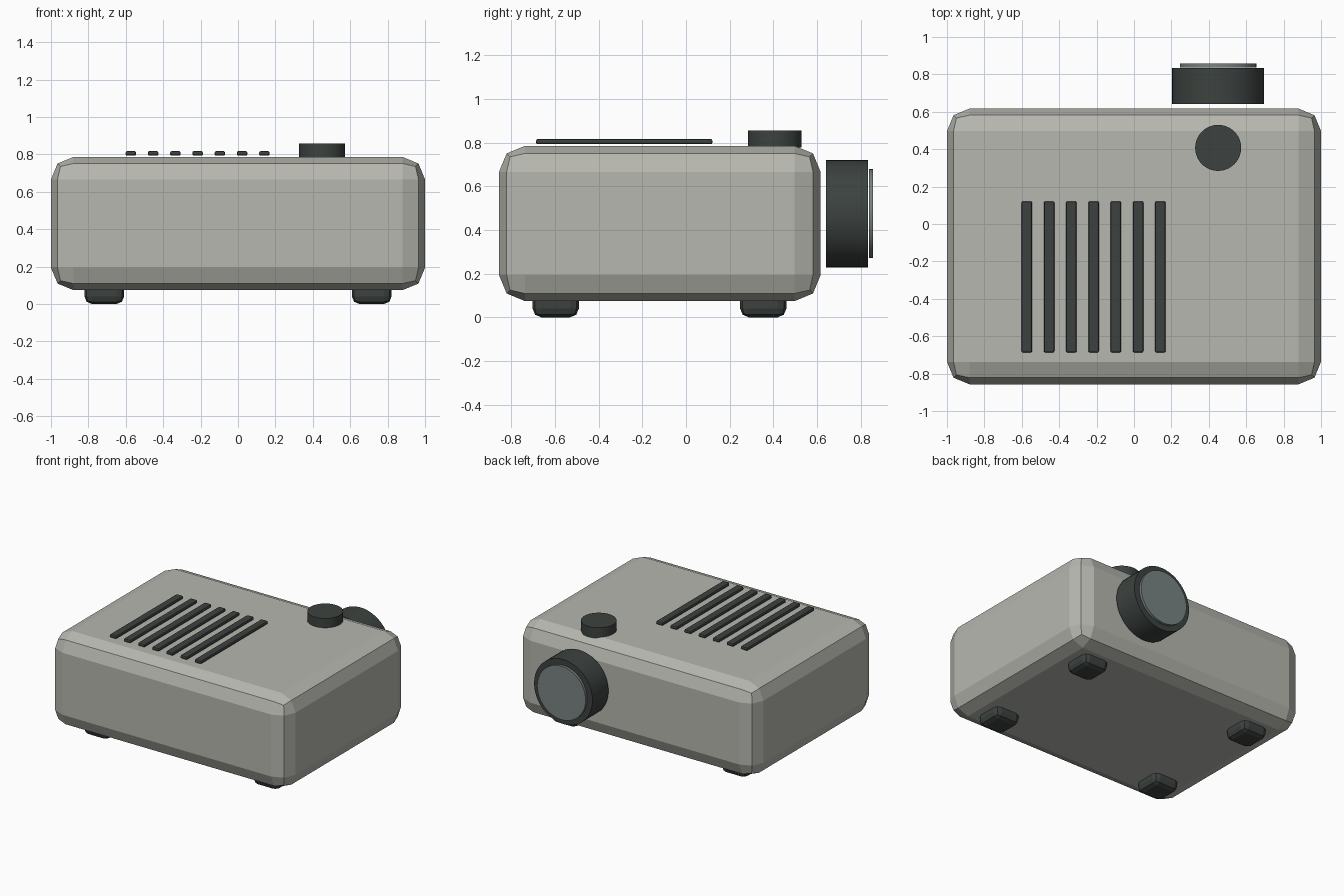
import bpy
import math

if "Cube" in bpy.data.objects:
    bpy.data.objects.remove(bpy.data.objects["Cube"])


def material(name, rgb):
    m = bpy.data.materials.new(name)
    m.diffuse_color = (*rgb, 1)
    m.use_nodes = True
    m.node_tree.nodes["Principled BSDF"].inputs["Base Color"].default_value = m.diffuse_color
    return m


SHELL = material("shell_grey", (0.47, 0.475, 0.43))
DARK = material("dark_plastic", (0.045, 0.055, 0.05))
GLASS = material("lens_glass", (0.19, 0.23, 0.225))


def box(name, lo, hi, bevel, mat, segments=2):
    """Bevelled box between two opposite corners."""
    bpy.ops.mesh.primitive_cube_add(
        size=1, location=[(a + b) / 2 for a, b in zip(lo, hi)])
    ob = bpy.context.object
    ob.name = name
    ob.scale = [b - a for a, b in zip(lo, hi)]
    bpy.ops.object.transform_apply(location=False, rotation=False, scale=True)
    mod = ob.modifiers.new("bevel", "BEVEL")
    mod.width = bevel
    mod.segments = segments
    mod.limit_method = 'NONE'
    ob.data.materials.append(mat)
    return ob


def disc(name, centre, radius, depth, mat, along_y=False):
    """Smooth-sided cylinder along z, or along y."""
    bpy.ops.mesh.primitive_cylinder_add(
        vertices=48, radius=radius, depth=depth, location=centre,
        rotation=(math.pi / 2 if along_y else 0, 0, 0))
    ob = bpy.context.object
    ob.name = name
    ob.data.materials.append(mat)
    bpy.ops.object.shade_smooth_by_angle(angle=math.radians(30))
    return ob


# Main housing
box("housing", (-1, -0.857, 0.074), (1, 0.617, 0.786), 0.12, SHELL)

# Four feet
for side, x in (("left", -0.715), ("right", 0.715)):
    for end, y in (("front", -0.597), ("back", 0.354)):
        box(f"foot_{end}_{side}", (x - 0.106, y - 0.106, 0),
            (x + 0.106, y + 0.106, 0.12), 0.04, DARK)

# Row of vent slats on the top
for i in range(7):
    x = -0.573 + i * 0.119
    box(f"vent_slat_{i + 1}", (x - 0.028, -0.687, 0.793),
        (x + 0.028, 0.121, 0.817), 0.008, DARK)

# Focus knob on the top
disc("focus_knob", (0.45, 0.407, 0.817), 0.123, 0.08, DARK)

# Lens barrel and glass at the back
disc("lens_barrel", (0.45, 0.738, 0.475), 0.246, 0.192, DARK, along_y=True)
disc("lens_glass", (0.45, 0.8475, 0.475), 0.204, 0.019, GLASS, along_y=True)
